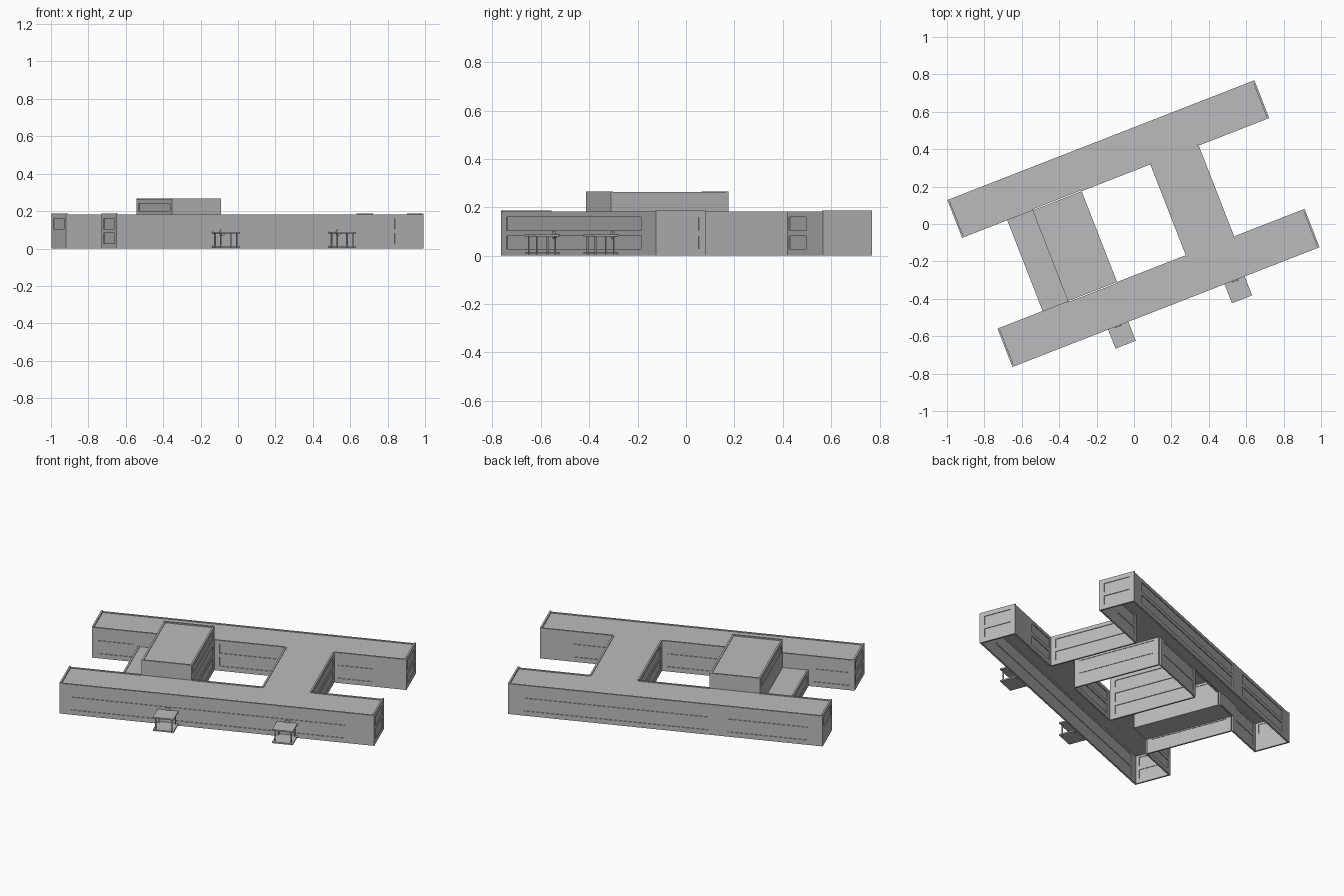
import bpy
import bmesh
import math
from mathutils import Matrix

cube = bpy.data.objects.get("Cube")
if cube:
    bpy.data.objects.remove(cube, do_unlink=True)

TURN = Matrix.Rotation(math.radians(21.3), 4, 'Z')
GREY = bpy.data.materials.new("light_grey")
GREY.use_nodes = True
GREY.diffuse_color = (0.5, 0.5, 0.5, 1)
GREY.node_tree.nodes["Principled BSDF"].inputs["Base Color"].default_value = (0.5, 0.5, 0.5, 1)

# Plan of the building in its own frame, before it is turned
LEFT, RIGHT = -0.883, 0.879
S_OUT, S_IN, N_IN, N_OUT = -0.476, -0.256, 0.265, 0.482
LOW_A, TALL_A, TALL_B, LINK_A, LINK_B = -0.624, -0.479, -0.197, 0.197, 0.475
EAVES, TALL_TOP, LOW_TOP = 0.182, 0.263, 0.095
THICK = 0.01
LOWER, UPPER, THIRD = (0.028, 0.082), (0.105, 0.16), (0.2, 0.24)
BOTH = [LOWER, UPPER]


def add_box(bm, x0, x1, y0, y1, z0, z1):
    size = Matrix.Diagonal((x1 - x0, y1 - y0, z1 - z0, 1))
    mid = Matrix.Translation(((x0 + x1) / 2, (y0 + y1) / 2, (z0 + z1) / 2))
    bmesh.ops.create_cube(bm, size=1, matrix=mid @ size)


def finish(name, bm):
    mesh = bpy.data.meshes.new(name)
    bm.to_mesh(mesh)
    bm.free()
    mesh.materials.append(GREY)
    ob = bpy.data.objects.new(name, mesh)
    ob.matrix_world = TURN
    bpy.context.collection.objects.link(ob)
    return ob


def slab(name, *bounds):
    bm = bmesh.new()
    add_box(bm, *bounds)
    return finish(name, bm)


def wall(name, along, at, inward, a, b, z0, z1, rows=(), groups=None):
    """Wall with recessed strip windows; its outer face lies at 'at'."""
    bm = bmesh.new()
    if groups is None:
        groups = [(a + 0.03, b - 0.03)]

    def part(p, q, low, high, front=0.0, back=THICK):
        d0, d1 = sorted((at + inward * front, at + inward * back))
        if along == 'x':
            add_box(bm, p, q, d0, d1, low, high)
        else:
            add_box(bm, d0, d1, p, q, low, high)

    z = z0
    for low, high in rows:
        part(a, b, z, low)
        edge = a
        for p, q in groups:
            part(edge, p, low, high)
            part(p, q, low, high, 0.004, 0.007)
            edge = q
        part(edge, b, low, high)
        z = high
    part(a, b, z, z1)
    return finish(name, bm)


# Long wings, open underneath
wings = (
    ("south", S_OUT, S_IN, [(-0.82, 0.715)], BOTH),
    ("north", N_OUT, N_IN, [(-0.8, -0.35), (-0.24, 0.79)], [UPPER]),
)
for side, outer, inner, groups, left_rows in wings:
    sign = 1 if inner > outer else -1
    lo, hi = sorted((outer, inner))
    wall(side + "_outer_wall", 'x', outer, sign, LEFT, RIGHT, 0, EAVES, BOTH, groups)
    wall(side + "_inner_wall_left", 'x', inner, -sign, LEFT, LOW_A, 0, EAVES, BOTH)
    wall(side + "_inner_wall_court", 'x', inner, -sign, TALL_B, LINK_A, 0, EAVES, BOTH)
    wall(side + "_inner_wall_right", 'x', inner, -sign, LINK_B, RIGHT, 0, EAVES, BOTH,
         [(LINK_B + 0.02, 0.69)])
    wall(side + "_wall_over_low_link", 'x', inner, -sign, LOW_A, TALL_A, LOW_TOP, EAVES)
    wall(side + "_left_end", 'y', LEFT, 1, lo, hi, 0, EAVES + 0.005, left_rows)
    wall(side + "_right_end", 'y', RIGHT, -1, lo, hi, 0, EAVES + 0.005, BOTH)
    slab(side + "_roof", LEFT, RIGHT, lo + 0.005, hi - 0.005, EAVES - 0.01, EAVES - 0.004)

# Right link at wing height
wall("link_court_wall", 'y', LINK_A, 1, S_IN, N_IN, 0, EAVES, BOTH)
wall("link_outer_wall", 'y', LINK_B, -1, S_IN, N_IN, 0, EAVES, BOTH)
slab("link_roof", LINK_A + 0.005, LINK_B - 0.005, S_IN - 0.01, N_IN + 0.01,
     EAVES - 0.01, EAVES - 0.004)

# Low link
wall("low_link_wall", 'y', LOW_A, 1, S_IN, N_IN, 0, LOW_TOP + 0.004, [LOWER])
slab("low_link_roof", LOW_A + 0.005, TALL_A + 0.005, S_IN - 0.005, N_IN + 0.005,
     LOW_TOP - 0.006, LOW_TOP)

# Tall hall
wall("hall_court_wall", 'y', TALL_B, -1, S_IN, N_IN, 0, TALL_TOP, BOTH + [THIRD])
wall("hall_left_wall", 'y', TALL_A, 1, S_IN, N_IN, LOW_TOP - 0.006, TALL_TOP, [THIRD])
wall("hall_south_wall", 'x', S_IN, 1, TALL_A, TALL_B, EAVES - 0.01, TALL_TOP + 0.003)
wall("hall_north_wall", 'x', N_IN, -1, TALL_A, TALL_B, EAVES - 0.01, TALL_TOP + 0.003)
slab("hall_roof", TALL_A + 0.005, TALL_B - 0.005, S_IN + 0.005, N_IN - 0.005,
     TALL_TOP - 0.01, TALL_TOP - 0.004)

# Entrance porches on the south front
for name, centre in (("left_porch", -0.276), ("right_porch", 0.392)):
    x0, x1 = centre - 0.058, centre + 0.058
    slab(name + "_canopy", x0, x1, -0.585, S_OUT, 0.08, 0.088)
    slab(name + "_floor", x0, x1, -0.585, S_OUT, 0.006, 0.014)
    bm = bmesh.new()
    for x in (centre - 0.045, centre + 0.045):
        for y in (-0.572, -0.49):
            add_box(bm, x - 0.003, x + 0.003, y - 0.003, y + 0.003, 0, 0.082)
    finish(name + "_posts", bm)
    # Small arch on the wall above the canopy
    bm = bmesh.new()
    place = Matrix.Translation((centre, S_OUT, 0.086)) @ Matrix.Rotation(math.pi / 2, 4, 'X')
    bmesh.ops.create_cone(bm, cap_ends=True, segments=16, radius1=0.016, radius2=0.016,
                          depth=0.012, matrix=place)
    finish(name + "_arch", bm)
